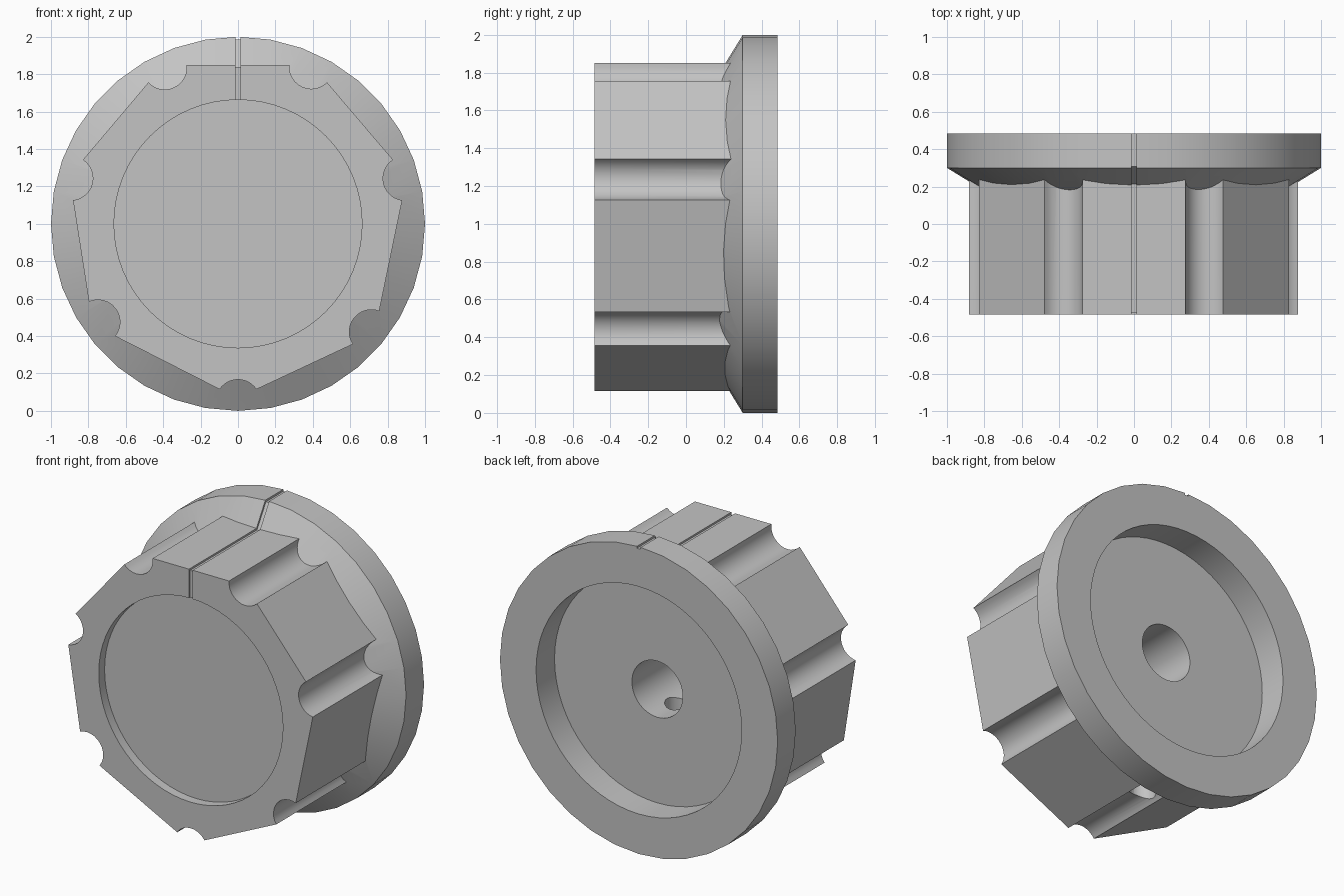
import bpy, bmesh, math
from mathutils import Vector

cube = bpy.data.objects.get("Cube")
if cube:
    bpy.data.objects.remove(cube, do_unlink=True)

grey = bpy.data.materials.new("plain grey")
grey.use_nodes = True
grey.diffuse_color = (0.55, 0.55, 0.55, 1)
grey.node_tree.nodes["Principled BSDF"].inputs["Base Color"].default_value = grey.diffuse_color
CENTRE = Vector((0, 0, 1))


def finish(name, bm):
    bmesh.ops.recalc_face_normals(bm, faces=bm.faces)
    mesh = bpy.data.meshes.new(name)
    bm.to_mesh(mesh)
    bm.free()
    mesh.materials.append(grey)
    ob = bpy.data.objects.new(name, mesh)
    bpy.context.collection.objects.link(ob)
    return ob


def prism(name, points, offset):
    """Extrude a closed outline along the offset."""
    bm = bmesh.new()
    face = bm.faces.new([bm.verts.new(p) for p in points])
    out = bmesh.ops.extrude_face_region(bm, geom=[face])
    bmesh.ops.translate(bm, vec=offset, verts=[v for v in out["geom"] if isinstance(v, bmesh.types.BMVert)])
    return finish(name, bm)


def turned(name, profile, sides):
    """Solid of revolution about the knob's axis from (y, radius) pairs."""
    bm = bmesh.new()
    turns = [2 * math.pi * i / sides for i in range(sides)]
    rings = [[bm.verts.new(CENTRE + Vector((r * math.cos(a), y, r * math.sin(a)))) for a in turns]
             for y, r in profile]
    for lower, upper in zip(rings, rings[1:]):
        for i in range(sides):
            j = (i + 1) % sides
            bm.faces.new((lower[i], lower[j], upper[j], upper[i]))
    bm.faces.new(rings[0])
    bm.faces.new(rings[-1])
    return finish(name, bm)


def combine(target, tool, operation):
    mod = target.modifiers.new(tool.name, "BOOLEAN")
    mod.operation, mod.solver, mod.object = operation, "EXACT", tool
    bpy.context.view_layer.objects.active = target
    bpy.ops.object.modifier_apply(modifier=mod.name)
    bpy.data.objects.remove(tool, do_unlink=True)


def scoop(a, b, radius=0.118, steps=12):
    """Arc from a to b that bulges towards the knob's axis."""
    mid, half = (a + b) / 2, (b - a) / 2
    out = Vector((half.y, -half.x)).normalized()
    if out.dot(mid) < 0:
        out.negate()
    rise = math.sqrt(radius ** 2 - half.length ** 2)
    spread = math.asin(half.length / radius)
    along = half.normalized()
    hub = mid + out * rise
    angles = [spread * (2 * i / steps - 1) for i in range(steps + 1)]
    return [hub + radius * (along * math.sin(t) - out * math.cos(t)) for t in angles]


# Grip: seven flats joined by finger scoops, listed clockwise from the top
flats = [((-0.275, 0.85), (0.275, 0.85)), ((0.476, 0.756), (0.829, 0.342)),
         ((0.878, 0.126), (0.755, -0.467)), ((0.615, -0.643), (0.098, -0.885)),
         ((-0.098, -0.885), (-0.658, -0.6)), ((-0.797, -0.417), (-0.882, 0.126)),
         ((-0.829, 0.342), (-0.479, 0.756))]
outline = []
for flat, following in zip(flats, flats[1:] + flats[:1]):
    outline += scoop(Vector(flat[1]), Vector(following[0]))
knob = prism("knob", [(p.x, -0.485, p.y + 1) for p in outline], (0, 0.735, 0))

# Skirt with a sloped front shoulder
combine(knob, turned("skirt", [(0.1, 0.674), (0.3, 1), (0.485, 1)], 36), "UNION")

# Front recess, back recess and shaft bore
combine(knob, turned("front_recess", [(-0.6, 0.663), (-0.425, 0.663)], 64), "DIFFERENCE")
combine(knob, turned("back_recess", [(0.295, 0.74), (0.6, 0.74)], 64), "DIFFERENCE")
combine(knob, turned("shaft_bore", [(-0.3, 0.183), (0.4, 0.183)], 48), "DIFFERENCE")

# Set screw hole from the bottom scoop up into the bore
ring = [2 * math.pi * i / 32 for i in range(32)]
hole = prism("screw_hole", [(0.08 * math.cos(a), 0.08 + 0.08 * math.sin(a), -0.1) for a in ring], (0, 0, 1.05))
combine(knob, hole, "DIFFERENCE")

# Pointer groove following the front face, top flat, shoulder and rim
groove = [(-0.473, 1.6), (-0.473, 1.838), (0.215, 1.838), (0.307, 1.986), (0.6, 1.986),
          (0.6, 2.1), (-0.6, 2.1), (-0.6, 1.6)]
combine(knob, prism("pointer_groove", [(-0.0135, y, z) for y, z in groove], (0.027, 0, 0)), "DIFFERENCE")

bpy.ops.object.select_all(action="DESELECT")
knob.select_set(True)
bpy.context.view_layer.objects.active = knob
bpy.ops.object.shade_smooth_by_angle(angle=math.radians(28))
